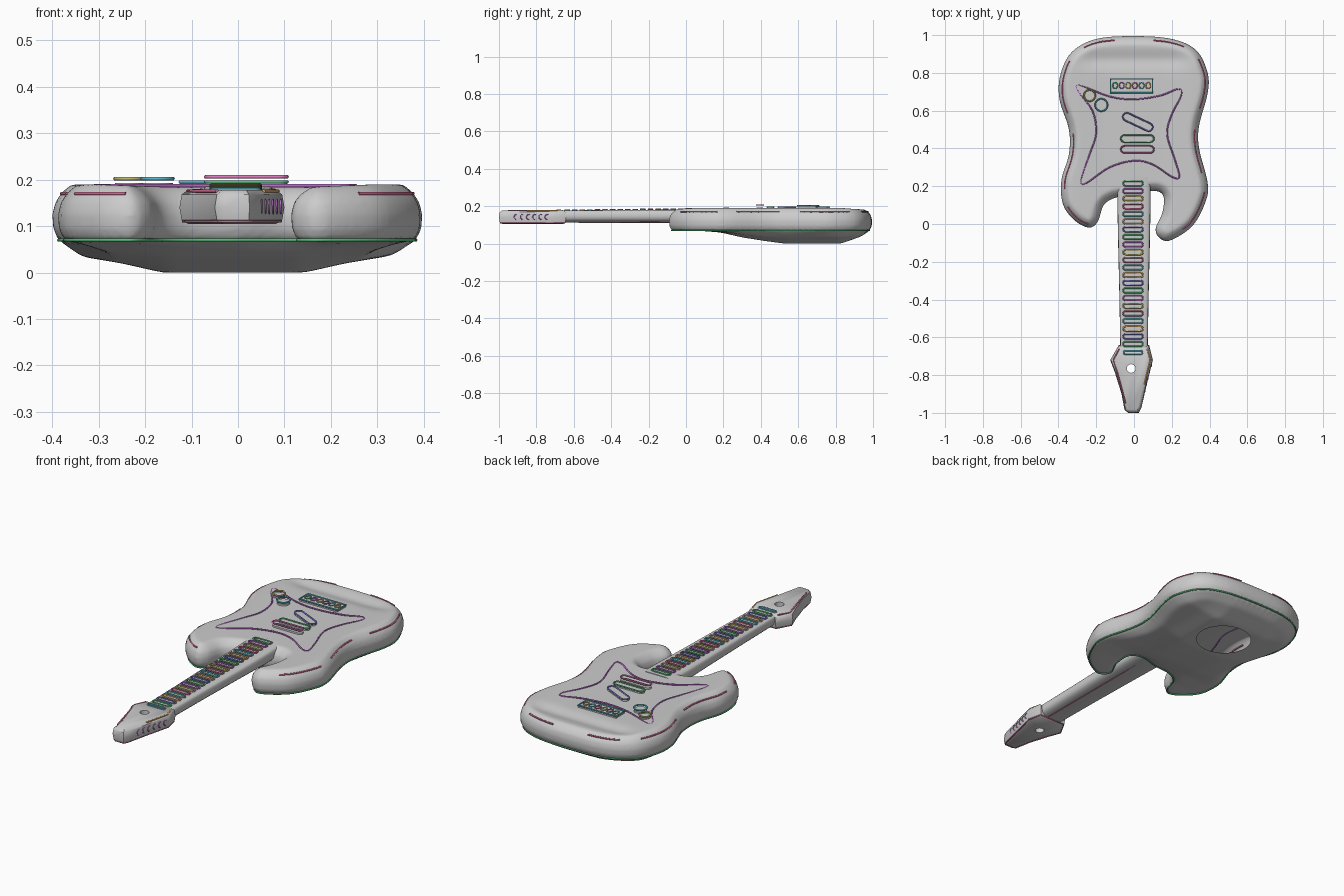
import bpy, bmesh, math
from mathutils import Vector, Matrix

if "Cube" in bpy.data.objects:
    bpy.data.objects.remove(bpy.data.objects["Cube"])

COLS = {"red": (.65, .15, .3, 1), "green": (.1, .5, .2, 1), "purple": (.5, .15, .6, 1), "olive": (.55, .5, .15, 1),
        "teal": (.1, .5, .6, 1), "blue": (.2, .2, .6, 1), "orange": (.75, .4, .15, 1), "pink": (.75, .2, .5, 1)}
MATS = {k: bpy.data.materials.new(k) for k in COLS}
for k, c in COLS.items():
    MATS[k].diffuse_color = c

# Helpers: closed smooth loop, inward offset, loft, tube, stadium
def spline(pts, n=6):
    out, m = [], len(pts)
    for i in range(m):
        a, b, c, d = (Vector(pts[(i + j) % m]) for j in (-1, 0, 1, 2))
        for t in (s / n for s in range(n)):
            out.append(0.5 * (2 * b + (c - a) * t + (2 * a - 5 * b + 4 * c - d) * t * t
                              + (3 * b - a - 3 * c + d) * t ** 3))
    return out

def inset(loop, d):
    out = []
    for i in range(len(loop)):
        t = (loop[(i + 1) % len(loop)] - loop[i - 1]).normalized()
        out.append(loop[i] + Vector((-t.y, t.x)) * d)
    return out

def smooth(ob, angle=40):
    bpy.ops.object.select_all(action='DESELECT')
    ob.select_set(True)
    bpy.context.view_layer.objects.active = ob
    bpy.ops.object.shade_smooth_by_angle(angle=math.radians(angle))

def loft(name, rings):
    bm = bmesh.new()
    vs = [[bm.verts.new(p) for p in r] for r in rings]
    n = len(vs[0])
    for a, b in zip(vs, vs[1:]):
        for i in range(n):
            bm.faces.new((a[i], a[(i + 1) % n], b[(i + 1) % n], b[i]))
    bm.faces.new(vs[0][::-1])
    bm.faces.new(vs[-1])
    bmesh.ops.recalc_face_normals(bm, faces=bm.faces)
    me = bpy.data.meshes.new(name)
    bm.to_mesh(me)
    ob = bpy.data.objects.new(name, me)
    bpy.context.collection.objects.link(ob)
    smooth(ob)
    return ob

def apply_mods(ob):
    dg = bpy.context.evaluated_depsgraph_get()
    me = bpy.data.meshes.new_from_object(ob.evaluated_get(dg))
    ob.modifiers.clear()
    ob.data = me

def tube(name, pts, col, r=.004, closed=True):
    cu = bpy.data.curves.new(name, 'CURVE')
    cu.dimensions = '3D'
    cu.bevel_depth, cu.bevel_resolution, cu.use_fill_caps = r, 1, True
    sp = cu.splines.new('POLY')
    sp.points.add(len(pts) - 1)
    for p, q in zip(sp.points, pts):
        p.co = (*q, 1)
    sp.use_cyclic_u = closed
    cu.materials.append(MATS[col])
    bpy.context.collection.objects.link(bpy.data.objects.new(name, cu))

def flat(loop, z):
    return [(p[0], p[1], z) for p in loop]

def stadium(cx, cy, w, h, rot=0):
    r, out = h / 2, []
    for i in range(18):
        k = i // 9
        a = -math.pi / 2 + k * math.pi + (i % 9) * math.pi / 8
        p = Vector(((1 - 2 * k) * (w / 2 - r) + r * math.cos(a), r * math.sin(a)))
        out.append(Matrix.Rotation(rot, 2) @ p + Vector((cx, cy)))
    return out

def lerp(table, v):
    for (a, p), (b, q) in zip(table, table[1:]):
        if v <= b:
            return p + (q - p) * max(0, v - a) / (b - a)
    return table[-1][1]

# Body: rounded slab, remeshed, then sculpted with a belly and a dished top
outline = spline([(0, .995), (-.2, .98), (-.33, .91), (-.39, .79), (-.395, .66), (-.345, .5), (-.345, .37), (-.385, .23),
                  (-.375, .1), (-.31, .015), (-.235, -.02), (-.19, .015), (-.16, .1), (-.095, .14), (0, .15),
                  (.1, .175), (.155, .15), (.15, .06), (.115, -.02), (.13, -.07), (.19, -.088), (.31, -.01),
                  (.38, .12), (.39, .22), (.345, .4), (.345, .52), (.39, .69), (.39, .8), (.33, .92), (.2, .98)])
body = loft("body", [flat(inset(outline, d), z) for z, d in
                     ((.068, .022), (.075, .011), (.095, .002), (.125, 0), (.15, .006), (.166, .018), (.178, .033), (.184, .046))])
rm = body.modifiers.new("remesh", 'REMESH')
rm.mode, rm.voxel_size = 'VOXEL', .0095
apply_mods(body)
along = [(-.05, 0), (.1, .003), (.2, .012), (.3, .035), (.42, .054), (.55, .071), (.82, .071), (.92, .036), (1, .02)]
across = [(0, 1), (.14, 1), (.24, .68), (.36, .4), (.4, .3)]
for v in body.data.vertices:
    x, y, z = v.co
    if z < .1:
        d = min((o - v.co.xy).length for o in outline)
        k = min(1, max(0, d - .012) / .05) * min(1, (.1 - z) / .03)
        v.co.z = max(0, z - lerp(along, y) * lerp(across, abs(x + .01)) * k)
    elif z > .15:
        v.co.z += min(1, (z - .15) / .03) * (.006 * lerp([(.15, 0), (.3, 1)], abs(x))
                  - .012 * math.exp(-((y - .87) / .045) ** 2) * lerp([(.22, 1), (.33, 0)], abs(x)))

# Round opening in the back, with the belly creases relaxed
def ell(p):
    return math.hypot((p.x + .02) / .14, (p.y - .685) / .135)

bm = bmesh.new()
bm.from_mesh(body.data)
for i in range(6):
    bmesh.ops.smooth_vert(bm, verts=[v for v in bm.verts if v.co.z < .062], factor=.5,
                          use_axis_x=False, use_axis_y=False, use_axis_z=True)
bmesh.ops.delete(bm, geom=[f for f in bm.faces if f.calc_center_median().z < .03
                           and ell(f.calc_center_median()) < 1], context='FACES')
for v in bm.verts:
    if v.is_boundary and ell(v.co) < 1.2:
        k = ell(v.co)
        v.co = (-.02 + (v.co.x + .02) / k, .685 + (v.co.y - .685) / k, 0)
bm.to_mesh(body.data)
smooth(body, 50)

# Neck: D-shaped loft running into the body
def neck_ring(y, w, lo, hi):
    mid, pts = (lo + .14) / 2 + .02, []
    for i in range(20):
        c, s = math.cos(math.pi * i / 10), math.sin(math.pi * i / 10)
        e, h = (.35, hi - mid) if s > 0 else (.75, mid - lo)
        pts.append((w * math.copysign(abs(c) ** e, c), y, mid + h * math.copysign(abs(s) ** e, s)))
    return pts

loft("neck", [neck_ring(*r) for r in ((.25, .088, .11, .187), (.1, .088, .108, .184), (-.1, .084, .111, .181),
                                      (-.4, .077, .112, .179), (-.7, .072, .112, .177))])
tube("neck_back_line", [(.03, .05, .112), (.03, -.65, .114)], "red", .003, False)

# Headstock with a hole
head = [Vector(p) for p in [(-.08, -.64), (-.126, -.72), (-.1, -.79), (-.066, -.9), (-.05, -.985), (-.03, -1),
                            (.025, -1), (.04, -.97), (.065, -.86), (.1, -.72), (.08, -.64)]]
headstock = loft("headstock", [flat(inset(head, d), z) for z, d in
                               ((.105, .018), (.113, .005), (.14, 0), (.168, .005), (.178, .018))])
hole = loft("hole_cutter", [flat(stadium(-.015, -.765, .046, .046), z) for z in (.05, .25)])
headstock.modifiers.new("hole", 'BOOLEAN').object = hole
apply_mods(headstock)
smooth(headstock)
bpy.data.objects.remove(hole)
tube("headstock_line_left", [(-.078, -.66, .177), (-.108, -.72, .175), (-.085, -.8, .175), (-.045, -.95, .175)], "red", closed=False)
tube("headstock_line_right", [(.07, -.66, .177), (.086, -.72, .175), (.055, -.85, .175)], "orange", closed=False)
tube("headstock_lower_line", flat(inset(head, .008), .11), "red", .003)
tube("nut", flat(stadium(-.005, -.68, .1, .018), .179), "teal")

# Tuner rings along the headstock edge
for i in range(6):
    tube("tuner", [(.096 - (.02 + i * .033) * .25, -.74 - i * .033 + .014 * math.cos(j * math.pi / 6),
                    .142 + .014 * math.sin(j * math.pi / 6)) for j in range(12)], "purple", .003)

# Fret loops
names = ["green", "purple", "olive", "red", "teal", "orange", "blue"]
for i in range(22):
    y = .215 - i * .0405
    tube("fret", flat(stadium(-.005, y, .105, .024), .188 - (.22 - y) * .0115), names[i % 7])

# Edge lines around the body
tube("lower_edge_line", flat(inset(outline, .014), .07), "green")
rim = inset(outline, .02)
for a, b in ((3, 10), (14, 28), (31, 45), (49, 60), (124, 136), (140, 150), (153, 167), (171, 178)):
    tube("upper_edge_line", flat(rim[a:b], .17), "red", closed=False)

# Pickguard outline
guard = spline([(-.29, .735), (-.13, .675), (0, .66), (.14, .68), (.235, .715), (.25, .68), (.2, .58), (.175, .475),
                (.215, .345), (.24, .25), (.2, .25), (.1, .315), (0, .335), (-.13, .3), (-.255, .215), (-.28, .235),
                (-.235, .37), (-.2, .48), (-.22, .6), (-.295, .7)], 4)
tube("pickguard_line", flat(guard, .187), "purple")

# Pickups and knobs: low solid with a coloured rim
for nm, st, col, z in (("bridge_pickup", stadium(.02, .54, .17, .042, -.44), "blue", .195),
                       ("middle_pickup", stadium(.018, .452, .175, .036), "green", .195),
                       ("neck_pickup", stadium(.018, .395, .175, .036), "pink", .206),
                       ("upper_knob", stadium(-.235, .68, .06, .06), "olive", .202),
                       ("lower_knob", stadium(-.173, .63, .066, .066), "teal", .202)):
    loft(nm, [flat(st, .17), flat(st, min(z, .195) - .002)])
    tube(nm + "_rim", flat(st, z), col)

# Bridge plate with saddles
plate = [(-.125, .695), (.098, .695), (.098, .768), (-.125, .768)]
loft("bridge_plate", [flat(plate, .17), flat(plate, .193)])
tube("bridge_rim", flat(plate, .195), "teal")
for i in range(6):
    tube("saddle", flat(stadium(-.1 + i * .035, .733, .026, .036), .196), names[i], .003)

for m in bpy.data.materials:
    if m.users and not m.is_grease_pencil:
        m.use_nodes = True
        m.node_tree.nodes["Principled BSDF"].inputs["Base Color"].default_value = m.diffuse_color
